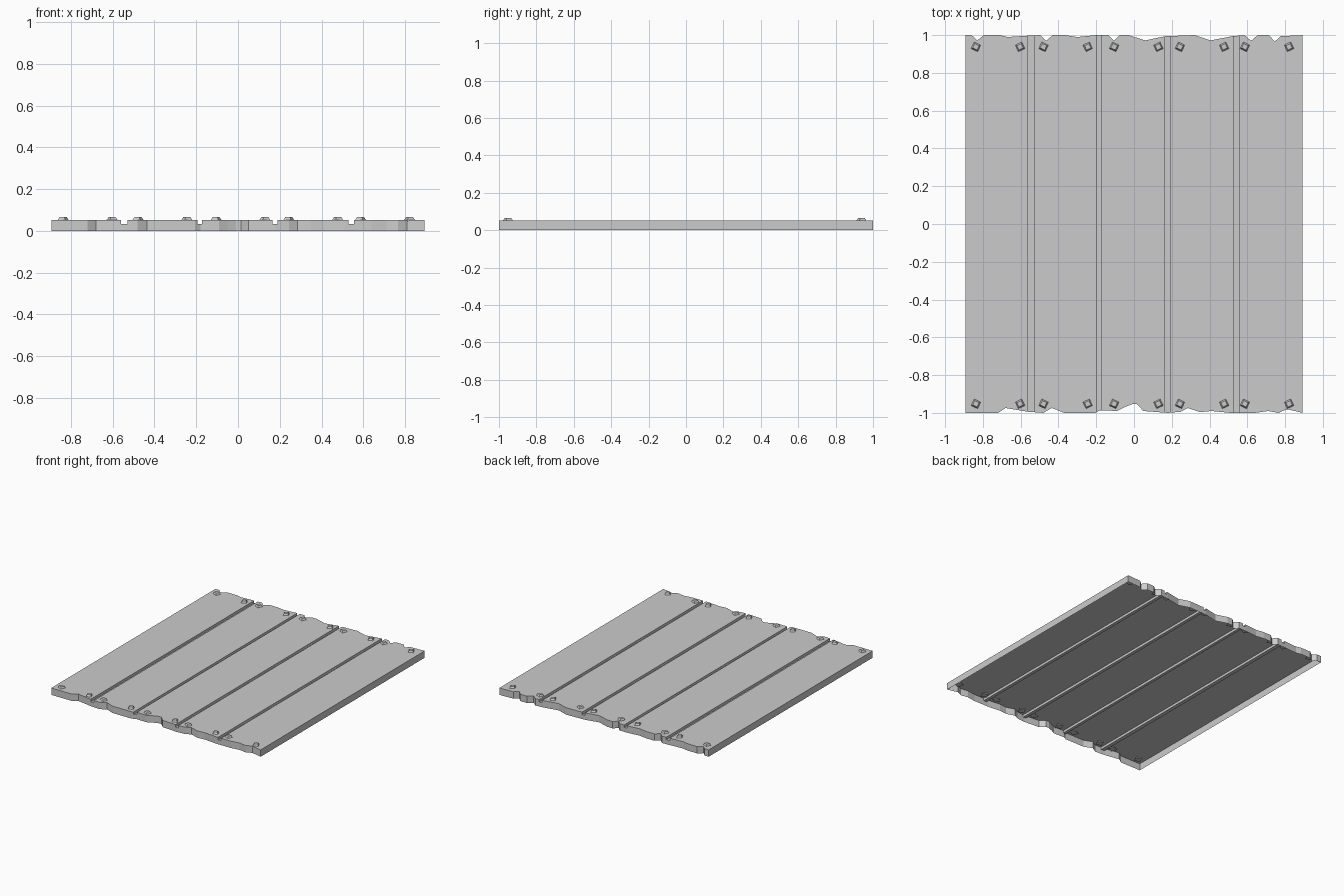
import bpy, bmesh, math
from mathutils import Matrix

if "Cube" in bpy.data.objects:
    bpy.data.objects.remove(bpy.data.objects["Cube"])

TOP, GROOVE, W = 0.053, 0.034, 0.893

# Broken end outlines: (x, depth of the bite into the board end)
back = [(-W, 0), (-.86, 0), (-.83, .028), (-.795, 0), (-.71, 0), (-.67, .01), (-.56, .003),
        (-.495, 0), (-.465, .03), (-.43, 0), (-.365, 0), (-.30, .01), (-.20, 0), (-.135, 0),
        (-.105, .03), (-.075, 0), (-.03, 0), (.06, .028), (.165, .006), (.32, 0), (.405, .028),
        (.52, .006), (.585, 0), (.62, .03), (.655, 0), (.715, 0), (.745, .035), (.775, .006), (W, 0)]
front = [(-W, 0), (-.72, 0), (-.68, .026), (-.56, .006), (-.48, 0), (-.435, .026), (-.37, 0),
         (-.205, 0), (-.18, .014), (-.09, .01), (-.05, .03), (-.01, .046), (.015, .046),
         (.05, .01), (.18, 0), (.245, .006), (.285, .026), (.35, .004), (.41, .01), (.51, 0),
         (.64, 0), (.71, .01), (.765, 0), (.81, .02), (W, 0)]

# Strips across the width: plank, groove, plank ...
cuts = [-W, -.56, -.53, -.195, -.173, .165, .19, .53, .555, W]


def depth(line, x):
    for (xa, da), (xb, db) in zip(line, line[1:]):
        if x <= xb:
            return da + (db - da) * (x - xa) / (xb - xa)
    return 0


def edge(line, side, x0, x1):
    xs = [x0] + [x for x, d in line if x0 + .001 < x < x1 - .001] + [x1]
    return [(x, side * (1 - depth(line, x))) for x in xs]


# Plank panel: an open-bottomed sheet with stepped grooves
bm = bmesh.new()


def face(*pts):
    bm.faces.new([bm.verts.new(p) for p in pts])


def wall(a, b, z0, z1):
    face((*a, z0), (*b, z0), (*b, z1), (*a, z1))


for i, (x0, x1) in enumerate(zip(cuts, cuts[1:])):
    z = GROOVE if i % 2 else TOP
    f, b = edge(front, -1, x0, x1), edge(back, 1, x0, x1)
    face(*[(*p, z) for p in f + b[::-1]])
    for p, q in zip(f, f[1:]):
        wall(p, q, 0, z)
    for p, q in zip(b, b[1:]):
        wall(q, p, 0, z)
    if i % 2:  # groove sides
        wall(f[0], b[0], GROOVE, TOP)
        wall(b[-1], f[-1], GROOVE, TOP)
    if i == 0:
        wall(b[0], f[0], 0, z)
    if i == len(cuts) - 2:
        wall(f[-1], b[-1], 0, z)
bmesh.ops.remove_doubles(bm, verts=bm.verts, dist=1e-5)
me = bpy.data.meshes.new("plank_panel")
bm.to_mesh(me)
bm.free()
bpy.context.collection.objects.link(bpy.data.objects.new("plank_panel", me))

# Nail heads: square tapered studs, two at each plank end
bm = bmesh.new()
for i in range(0, len(cuts) - 1, 2):
    mid = (-.72, -.362, .012, .36, .704)[i // 2]
    for s in (-1, 1):
        for y in (-.952, .938):
            m = (Matrix.Translation((mid + s * .117, y, .0555))
                 @ Matrix.Rotation(math.radians(45 + s * 25), 4, 'Z'))
            bmesh.ops.create_cone(bm, cap_ends=True, segments=4, radius1=.033,
                                  radius2=.018, depth=.021, matrix=m)
me = bpy.data.meshes.new("nail_heads")
bm.to_mesh(me)
bm.free()
bpy.context.collection.objects.link(bpy.data.objects.new("nail_heads", me))
